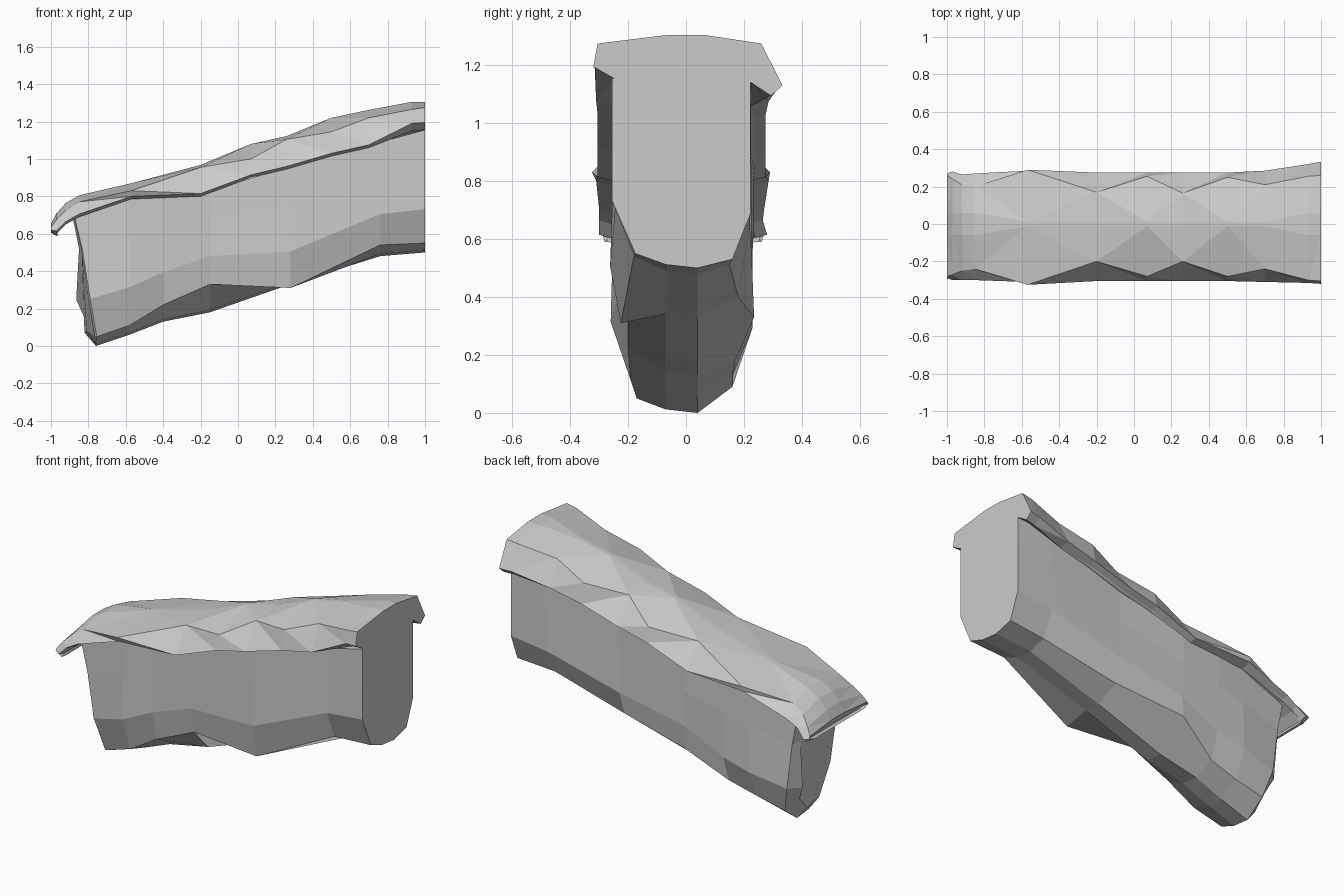
import bpy, bmesh


def loft(name, rings, facet):
    """Skin a list of equal-length closed rings, cap both ends."""
    bm = bmesh.new()
    vs = [[bm.verts.new(p) for p in r] for r in rings]
    n = len(rings[0])
    sides = []
    for a, b in zip(vs, vs[1:]):
        for i in range(n):
            j = (i + 1) % n
            sides.append(bm.faces.new((a[i], a[j], b[j], b[i])))
    bm.faces.new(vs[0])
    bm.faces.new(vs[-1])
    if facet:
        bmesh.ops.triangulate(bm, faces=sides, quad_method='SHORT_EDGE')
    bmesh.ops.recalc_face_normals(bm, faces=bm.faces)
    me = bpy.data.meshes.new(name)
    bm.to_mesh(me)
    bm.free()
    ob = bpy.data.objects.new(name, me)
    bpy.context.collection.objects.link(ob)
    return ob


def mix(a, b, t):
    return a + (b - a) * t


# Rock body: x, top z, front y, front low corner (y, z), bottom z,
# back low corner (y, z), back y, bulge of the mid rows
body = [
    (-0.76, 0.72, -0.23, -0.17, 0.05, 0.00, 0.16, 0.09, 0.20, 0.0),
    (-0.58, 0.79, -0.25, -0.19, 0.11, 0.06, 0.16, 0.13, 0.22, 0.01),
    (-0.40, 0.80, -0.245, -0.20, 0.22, 0.13, 0.17, 0.18, 0.23, -0.01),
    (-0.15, 0.83, -0.235, -0.20, 0.33, 0.18, 0.235, 0.33, 0.235, -0.01),
    (0.28, 0.96, -0.25, -0.225, 0.31, 0.33, 0.18, 0.40, 0.215, 0.012),
    (0.76, 1.09, -0.25, -0.18, 0.54, 0.48, 0.15, 0.51, 0.225, -0.005),
    (1.00, 1.155, -0.255, -0.175, 0.55, 0.50, 0.16, 0.53, 0.222, 0.0),
]
end_dx = (-0.12, -0.07, -0.03, 0.005, 0, 0, -0.005, -0.045, -0.08, -0.12)
rings = []
for k, (x, zt, yf, ylf, zlf, zb, ylb, zlb, yb, bulge) in enumerate(body):
    prof = [(yf, zt), (yf - bulge * 0.3, mix(zlf, zt, 0.68)),
            (yf - bulge, mix(zlf, zt, 0.3)),
            (ylf, zlf), (-0.07, zb + 0.012), (0.04, zb), (ylb, zlb),
            (yb + bulge, mix(zlb, zt, 0.25)), (yb, mix(zlb, zt, 0.68)), (yb, zt)]
    rings.append([(x + (end_dx[i] if k == 0 else 0), y, z)
                  for i, (y, z) in enumerate(prof)])
# Blunt end face, proud of the chamfered corner on the back side only
nose_x = (-0.885, -0.835, -0.80, -0.765, -0.81, -0.82, -0.825, -0.865, -0.85, -0.89)
rings.insert(0, [(nx, y * (0.95 if y < -0.1 else 0.68), z + 0.07 * (-0.1 < y and z < 0.15))
                 for nx, (_, y, z) in zip(nose_x, rings[0])])
loft("rock_body", rings, False)

# Overhanging cap: x, lower edge z, front lip y, front shoulder (y, z),
# crest z, back shoulder y, back lip y; wide shoulders sit lower
cap = [
    (-1.00, 0.605, -0.29, -0.28, 0.635, 0.655, 0.26, 0.27),
    (-0.97, 0.60, -0.30, -0.27, 0.675, 0.71, 0.24, 0.28),
    (-0.92, 0.65, -0.30, -0.25, 0.725, 0.765, 0.21, 0.265),
    (-0.85, 0.69, -0.30, -0.24, 0.77, 0.805, 0.20, 0.27),
    (-0.57, 0.785, -0.31, -0.325, 0.83, 0.87, 0.29, 0.285),
    (-0.20, 0.80, -0.305, -0.20, 0.955, 0.968, 0.17, 0.275),
    (0.07, 0.90, -0.305, -0.28, 1.00, 1.08, 0.255, 0.275),
    (0.26, 0.945, -0.305, -0.20, 1.105, 1.122, 0.165, 0.275),
    (0.50, 1.015, -0.305, -0.28, 1.145, 1.22, 0.25, 0.275),
    (0.70, 1.06, -0.31, -0.24, 1.22, 1.262, 0.21, 0.285),
    (0.93, 1.15, -0.315, -0.30, 1.265, 1.305, 0.255, 0.32),
    (1.00, 1.155, -0.32, -0.305, 1.275, 1.305, 0.26, 0.333),
]
rings = []
for x, zb, yf, ysf, zs, zc, ysb, yb in cap:
    end = x > 0.9
    drop = 0.065 if end else 0.0           # far back lip sags at the cut end
    lip = 0.04 if end else 0.015
    w = 0.06 if end or x < -0.8 else 0.012  # flat part of the crest
    rings.append([(x, -0.25, zb), (x, yf, zb + lip), (x, ysf, zs),
                  (x, -w, zc), (x, w, zc), (x, ysb, zs),
                  (x, yb, zb + lip - drop), (x, yb - 0.04, zb + 0.005 - drop),
                  (x, 0.225, zb - 0.015 * end)])
# Curl the nose of the cap under the end of the body
rings.insert(0, [(-0.965, y * 0.97, min(0.605, 0.585 + (z - 0.6) * 0.3))
                 for _, y, z in rings[0]])
loft("overhanging_cap", rings, True)
